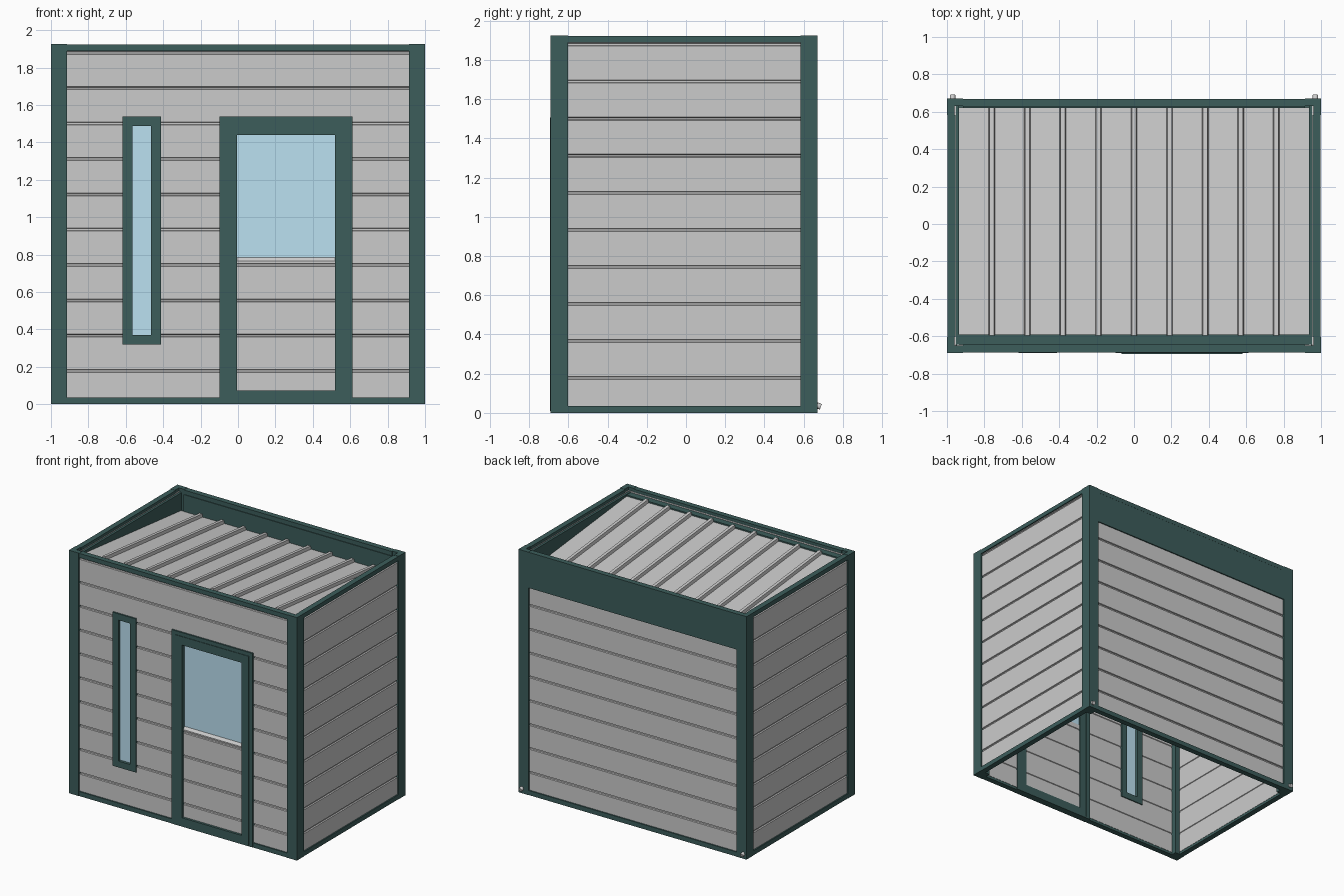
import bpy, bmesh, math
from mathutils import Vector, Matrix

if "Cube" in bpy.data.objects:
    bpy.data.objects.remove(bpy.data.objects["Cube"])

def material(name, rgb):
    m = bpy.data.materials.new(name)
    m.diffuse_color = (*rgb, 1)
    m.use_nodes = True
    m.node_tree.nodes["Principled BSDF"].inputs["Base Color"].default_value = m.diffuse_color
    return m

GREEN = material("dark_green_trim", (0.045, 0.11, 0.105))
GLASS = material("pale_blue_glass", (0.50, 0.75, 0.88))
ROOF = material("roof_grey", (0.52, 0.52, 0.53))

X, Y0, Y1, H = 1.0, -0.69, 0.67, 1.925   # outer limits
POST, RAIL, DEPTH = 0.087, 0.036, 0.045

def make(name, bm, mat=None):
    bmesh.ops.recalc_face_normals(bm, faces=bm.faces)
    me = bpy.data.meshes.new(name)
    bm.to_mesh(me)
    bm.free()
    ob = bpy.data.objects.new(name, me)
    bpy.context.collection.objects.link(ob)
    if mat:
        me.materials.append(mat)
    return ob

def add_box(bm, x0, x1, y0, y1, z0, z1):
    c = Vector(((x0 + x1) / 2, (y0 + y1) / 2, (z0 + z1) / 2))
    s = Matrix.Diagonal((x1 - x0, y1 - y0, z1 - z0, 1))
    bmesh.ops.create_cube(bm, size=1, matrix=Matrix.Translation(c) @ s)

def boxes(name, mat, *dims):
    bm = bmesh.new()
    for d in dims:
        add_box(bm, *d)
    return make(name, bm, mat)

def prism(name, mat, profile, step):
    """Extrude a closed 3D outline along a vector."""
    bm = bmesh.new()
    f = bm.faces.new([bm.verts.new(p) for p in profile])
    r = bmesh.ops.extrude_face_region(bm, geom=[f])
    bmesh.ops.translate(bm, vec=step, verts=[v for v in r["geom"] if isinstance(v, bmesh.types.BMVert)])
    return make(name, bm, mat)

def siding(name, place, step, z0, z1, thick=0.035):
    """Grooved cladding; place(d, z) maps depth below the outer face to 3D."""
    g, dip = 0.008, 0.009
    out, inn = [(0, z0)], [(thick, z0)]
    for k in range(10):
        z = 0.1775 + 0.189 * k
        if z0 + 0.01 < z - g and z + g < z1:
            for d, dz in ((0, -g), (dip, -g * 0.6), (dip, g * 0.6), (0, g)):
                out.append((d, z + dz))
                inn.append((thick - d * 0.5, z + dz))
    out.append((0, z1))
    inn.append((thick, z1))
    return prism(name, None, [place(d, z) for d, z in out + inn[::-1]], step)

# clad walls
IN = 0.012
front = siding("front_wall", lambda d, z: (-0.95, Y0 + IN + d, z), (1.9, 0, 0), 0.02, 1.9)
siding("back_wall", lambda d, z: (-0.95, Y1 - IN - d, z), (1.9, 0, 0), 0.02, 1.66)
for side, s in (("left", -1), ("right", 1)):
    siding(side + "_wall", lambda d, z: (s * (X - IN - d), Y0 + 0.04, z), (0, Y1 - Y0 - 0.08, 0), 0.02, 1.9)

# openings for window and door
cutter = boxes("opening_cutter", None, (-0.59, -0.44, -0.8, -0.5, 0.345, 1.51),
               (-0.05, 0.57, -0.8, -0.5, -0.1, 1.49))
mod = front.modifiers.new("openings", "BOOLEAN")
mod.object, mod.operation, mod.solver = cutter, "DIFFERENCE", "EXACT"
bpy.context.view_layer.objects.active = front
bpy.ops.object.modifier_apply(modifier=mod.name)
bpy.data.objects.remove(cutter)

# corner posts: square below the roof, angle section above
for fb, y, t in (("front", Y0, 1), ("back", Y1, -1)):
    for side, s in (("left", -1), ("right", 1)):
        L = [(0, 0), (POST, 0), (POST, 0.04), (0.04, 0.04), (0.04, POST), (0, POST)]
        prism(f"{fb}_{side}_post", GREEN, [(s * (X - a), y + t * b, 0) for a, b in L], (0, 0, H))
        xs = sorted((s * (X - 0.04), s * (X - POST)))
        ys = sorted((y + t * 0.04, y + t * POST))
        boxes(f"{fb}_{side}_post_core", GREEN, (*xs, *ys, 0, 1.68))

# base and top rails
a = X - POST
for name, z0, z1 in (("base", 0, RAIL), ("top", H - RAIL, H - 0.002)):
    boxes(name + "_rails", GREEN,
          (-a, a, Y0 + 0.002, Y0 + DEPTH, z0, z1), (-a, a, Y1 - DEPTH, Y1 - 0.002, z0, z1),
          (-X + 0.002, -X + DEPTH, Y0 + POST, Y1 - POST, z0, z1),
          (X - DEPTH, X - 0.002, Y0 + POST, Y1 - POST, z0, z1))

# tall rear fascia and inner parapet lining
boxes("rear_fascia", GREEN, (-a, a, Y1 - 0.05, Y1 - 0.003, 1.64, H - RAIL))
boxes("parapet_lining", GREEN,
      (-0.957, -0.935, Y0 + 0.045, Y1 - 0.04, 1.68, 1.895),
      (0.935, 0.957, Y0 + 0.045, Y1 - 0.04, 1.68, 1.895),
      (-0.935, 0.935, Y0 + 0.042, -0.592, 1.80, 1.89))

# sloping roof deck with standing ribs
RY0, RY1, RZ0, RZ1 = -0.595, 0.622, 1.88, 1.755
prof = [(-0.937, 0)]
for i in range(-4, 5):
    c = i * 0.19 + 0.0
    prof += [(c - 0.017, 0), (c - 0.012, 0.024), (c + 0.012, 0.024), (c + 0.017, 0)]
prof += [(0.937, 0), (0.937, -0.03), (-0.937, -0.03)]
prism("ribbed_roof", ROOF, [(x, RY0, RZ0 + z) for x, z in prof], (0, RY1 - RY0, RZ1 - RZ0))

def frame(name, x0, x1, z0, z1, ix0, ix1, iz0, iz1, y0, y1):
    """Rectangular surround with an opening."""
    boxes(name, GREEN, (x0, ix0, y0, y1, z0, z1), (ix1, x1, y0, y1, z0, z1),
          (ix0, ix1, y0, y1, iz1, z1), (ix0, ix1, y0, y1, z0, iz0))

# slit window
frame("window_frame", -0.618, -0.413, 0.32, 1.537, -0.565, -0.465, 0.37, 1.487, Y0, Y0 + 0.055)
boxes("window_glass", GLASS, (-0.57, -0.46, -0.668, -0.655, 0.365, 1.492))

# half glazed door
frame("door_frame", -0.1, 0.612, 0, 1.537, -0.066, 0.58, 0.01, 1.507, Y0, Y0 + 0.055)
frame("door_leaf", -0.066, 0.58, 0.01, 1.507, -0.005, 0.518, 0.072, 1.44, Y0 - 0.004, Y0 + 0.05)
siding("door_lower_panel", lambda d, z: (-0.01, -0.675 + d, z), (0.533, 0, 0), 0.065, 0.765, 0.03)
prism("door_sloped_sill", None,
      [(-0.006, -0.678, 0.765), (-0.006, -0.658, 0.79), (-0.006, -0.645, 0.79), (-0.006, -0.645, 0.765)],
      (0.525, 0, 0))
boxes("door_glass", GLASS, (-0.01, 0.523, -0.662, -0.65, 0.78, 1.445))

# rear drain spouts
for side, s in (("left", -1), ("right", 1)):
    bm = bmesh.new()
    tilt = Matrix.Translation((s * 0.97, 0.672, 0.037)) @ Matrix.Rotation(math.radians(70), 4, "X")
    bmesh.ops.create_cone(bm, cap_ends=True, segments=16, radius1=0.015, radius2=0.015, depth=0.034, matrix=tilt)
    ob = make(side + "_drain_spout", bm)
    bpy.context.view_layer.objects.active = ob
    ob.select_set(True)
    bpy.ops.object.shade_smooth_by_angle()
    ob.select_set(False)
